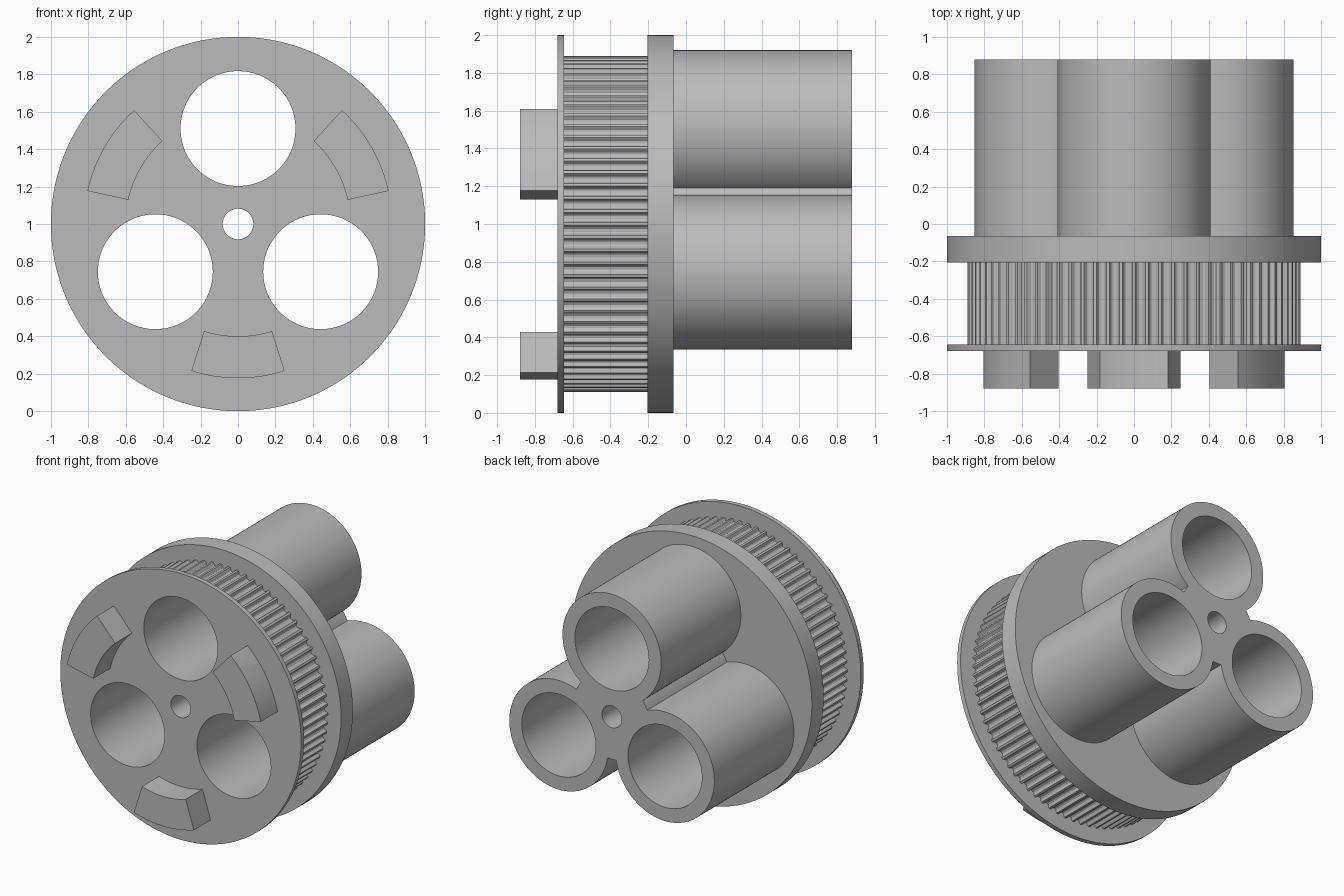
import bpy, bmesh
from math import sin, cos, pi, radians, acos

cube = bpy.data.objects.get("Cube")
if cube:
    bpy.data.objects.remove(cube)

grey = bpy.data.materials.new("plain grey")
grey.use_nodes = True
GREY = (0.5, 0.5, 0.5, 1)
grey.diffuse_color = GREY
grey.node_tree.nodes["Principled BSDF"].inputs["Base Color"].default_value = GREY

BORE_DIST, BORE_R, TUBE_R = 0.51, 0.307, 0.41
HUB_R, AXLE_R = 0.32, 0.082
TUBE_ANGLES = [radians(90 + 120 * i) for i in range(3)]


def arc(r, start, end, n, cx=0, cz=0):
    """Points on an arc, both ends included."""
    return [(cx + r * cos(start + (end - start) * i / n),
             cz + r * sin(start + (end - start) * i / n)) for i in range(n + 1)]


def circle(r, n, cx=0, cz=0):
    return arc(r, 0, 2 * pi, n, cx, cz)[:-1]


def prism(name, loops, y0, y1):
    """Extrude an outline with holes along y, around the axle at z = 1."""
    bm = bmesh.new()
    edges = []
    for loop in loops:
        vs = [bm.verts.new((x, y0, 1 + z)) for x, z in loop]
        edges += [bm.edges.new((a, b)) for a, b in zip(vs, vs[1:] + vs[:1])]
    bmesh.ops.triangle_fill(bm, edges=edges, use_beauty=True, normal=(0, -1, 0))
    ext = bmesh.ops.extrude_face_region(bm, geom=bm.faces[:], use_keep_orig=True)
    top = [v for v in ext["geom"] if isinstance(v, bmesh.types.BMVert)]
    bmesh.ops.translate(bm, verts=top, vec=(0, y1 - y0, 0))
    bmesh.ops.recalc_face_normals(bm, faces=bm.faces[:])
    mesh = bpy.data.meshes.new(name)
    bm.to_mesh(mesh)
    bm.free()
    mesh.materials.append(grey)
    obj = bpy.data.objects.new(name, mesh)
    bpy.context.collection.objects.link(obj)
    bpy.ops.object.select_all(action="DESELECT")
    obj.select_set(True)
    bpy.context.view_layer.objects.active = obj
    bpy.ops.object.shade_smooth_by_angle(angle=radians(30))
    return obj


# Axle hole and three bores shared by every layer
holes = [circle(AXLE_R, 48)] + [
    circle(BORE_R, 96, BORE_DIST * cos(a), BORE_DIST * sin(a)) for a in TUBE_ANGLES]

# Flanges
prism("front_flange", [circle(1, 160)] + holes, -0.68, -0.645)
prism("back_flange", [circle(1, 160)] + holes, -0.205, -0.065)

# Toothed belt ring: slim ridges between rounded grooves
TEETH = 80
tooth = [(-0.11, 0.89), (0.11, 0.89), (0.18, 0.882), (0.25, 0.869),
         (0.38, 0.863), (0.62, 0.863), (0.75, 0.869), (0.82, 0.882)]
belt = [(r * cos((i + t) * 2 * pi / TEETH), r * sin((i + t) * 2 * pi / TEETH))
        for i in range(TEETH) for t, r in tooth]
prism("toothed_ring", [belt] + holes, -0.645, -0.205)

# Three tubes joined by a small hub, as one outline
meet = acos((HUB_R**2 + BORE_DIST**2 - TUBE_R**2) / (2 * HUB_R * BORE_DIST))
sweep = pi - acos((TUBE_R**2 + BORE_DIST**2 - HUB_R**2) / (2 * TUBE_R * BORE_DIST))
cluster = []
for a in TUBE_ANGLES:
    cluster += arc(TUBE_R, a - sweep, a + sweep, 96, BORE_DIST * cos(a), BORE_DIST * sin(a))
    cluster += arc(HUB_R, a + meet, a + 2 * pi / 3 - meet, 4)[1:-1]
prism("tube_cluster", [cluster] + holes, -0.065, 0.88)

# Curved drive lugs on the front face, between the bores
half = radians(17.6)
for name, deg in (("left_lug", 30), ("right_lug", 150), ("bottom_lug", 270)):
    a = radians(deg)
    outline = arc(0.824, a - half, a + half, 16) + arc(0.6, a + half, a - half, 16)
    prism(name, [outline], -0.88, -0.68)
